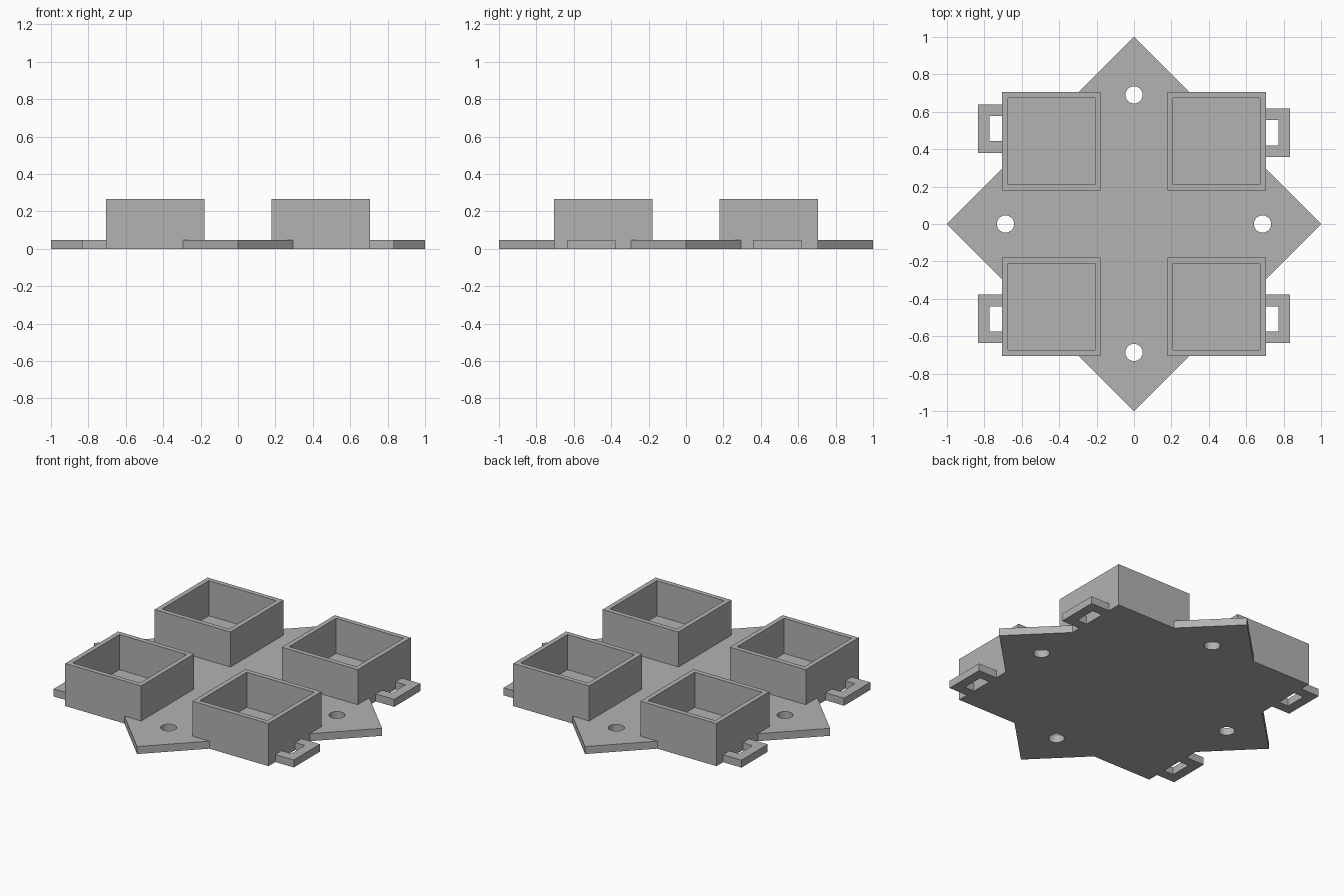
import bpy
import bmesh
import math

if "Cube" in bpy.data.objects:
    bpy.data.objects.remove(bpy.data.objects["Cube"])

BASE = 0.047      # plate thickness
TOP = 0.267       # rim height of the trays
EDGE = 0.705      # half width of the square part of the plate
WALL = 0.03

grey = bpy.data.materials.new("plain_grey")
grey.use_nodes = True
colour = (0.45, 0.45, 0.45, 1)
grey.diffuse_color = colour
grey.node_tree.nodes["Principled BSDF"].inputs["Base Color"].default_value = colour


def rect(x0, x1, y0, y1):
    return [(x0, y0), (x1, y0), (x1, y1), (x0, y1)]


def circle(x, y, r, n=32):
    return [(x + r * math.cos(math.tau * i / n), y + r * math.sin(math.tau * i / n))
            for i in range(n)]


def extrude_outline(name, loops, z0, z1):
    """Fill an outline, leaving any inner loops as holes, and extrude it upward."""
    bm = bmesh.new()
    for loop in loops:
        verts = [bm.verts.new((x, y, z0)) for x, y in loop]
        for i, v in enumerate(verts):
            bm.edges.new((verts[i - 1], v))
    bmesh.ops.triangle_fill(bm, use_beauty=True, use_dissolve=False,
                            edges=bm.edges[:], normal=(0, 0, 1))
    new = bmesh.ops.extrude_face_region(bm, geom=bm.faces[:], use_keep_orig=True)["geom"]
    top = [g for g in new if isinstance(g, bmesh.types.BMVert)]
    bmesh.ops.translate(bm, verts=top, vec=(0, 0, z1 - z0))
    bmesh.ops.recalc_face_normals(bm, faces=bm.faces[:])
    mesh = bpy.data.meshes.new(name)
    bm.to_mesh(mesh)
    bm.free()
    mesh.materials.append(grey)
    obj = bpy.data.objects.new(name, mesh)
    bpy.context.collection.objects.link(obj)
    return obj


# Eight pointed plate: a square joined with a diamond, with four screw holes
star = []
notch = 1 - EDGE
for i in range(4):
    c, s = round(math.cos(i * math.pi / 2)), round(math.sin(i * math.pi / 2))
    for x, y in [(1, 0), (EDGE, notch), (EDGE, EDGE), (notch, EDGE)]:
        star.append((c * x - s * y, s * x + c * y))
holes = [circle(x, y, 0.046) for x, y in [(0.687, 0), (-0.687, 0), (0, 0.69), (0, -0.687)]]
extrude_outline("star_plate", [star] + holes, 0, BASE)

# Four open trays, each with a slotted side loop: (name, x sign, y sign, loop centre y)
trays = [("back_left", 1, 1, 0.488), ("back_right", -1, 1, 0.51),
         ("front_left", 1, -1, -0.507), ("front_right", -1, -1, -0.507)]
for name, sx, sy, cy in trays:
    x0, x1 = sorted((sx * 0.178, sx * EDGE))
    y0, y1 = sorted((sy * 0.18, sy * EDGE))
    outer = rect(x0, x1, y0, y1)
    inner = rect(x0 + WALL, x1 - WALL, y0 + WALL, y1 - WALL)
    extrude_outline(name + "_tray_wall", [outer, inner], BASE, TOP)

    # C shaped loop whose open side is closed by the tray
    half, slot, reach = 0.13, 0.067, 0.833
    loop = [(EDGE, -half), (reach, -half), (reach, half), (EDGE, half),
            (EDGE, slot), (0.772, slot), (0.772, -slot), (EDGE, -slot)]
    extrude_outline(name + "_side_loop", [[(sx * x, cy + y) for x, y in loop]], 0, BASE)
